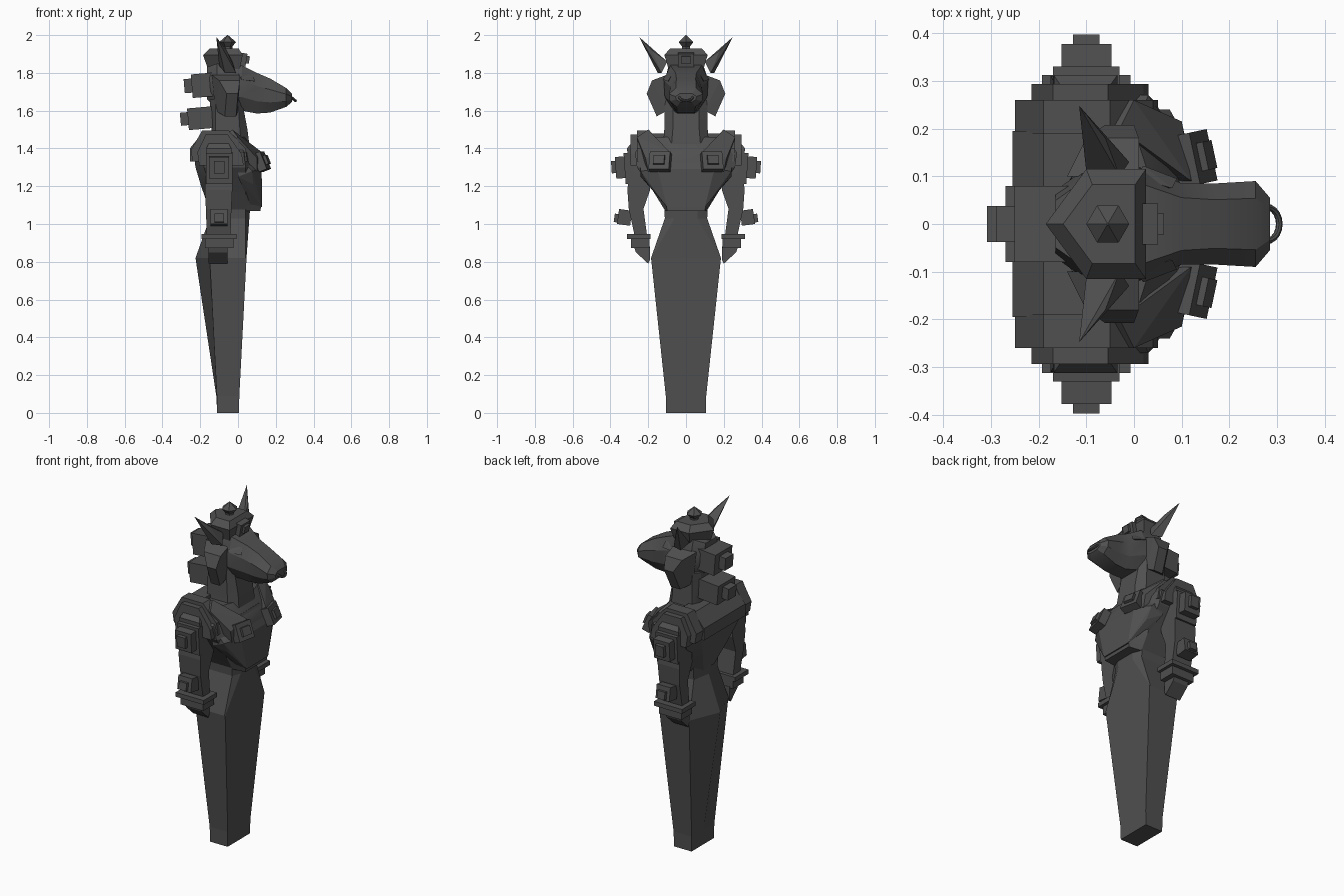
import bpy, bmesh, math
from mathutils import Matrix, Vector

old = bpy.data.objects.get("Cube")
if old:
    bpy.data.objects.remove(old, do_unlink=True)

stone = bpy.data.materials.new("dark_grey_stone")
stone.use_nodes = True
stone.diffuse_color = (0.08, 0.08, 0.08, 1)
stone.node_tree.nodes["Principled BSDF"].inputs["Base Color"].default_value = stone.diffuse_color


def finish(name, bm, mirror=False, smooth=False):
    bmesh.ops.remove_doubles(bm, verts=bm.verts, dist=0.0005)
    bmesh.ops.recalc_face_normals(bm, faces=bm.faces)
    mesh = bpy.data.meshes.new(name)
    bm.to_mesh(mesh)
    bm.free()
    mesh.materials.append(stone)
    ob = bpy.data.objects.new(name, mesh)
    bpy.context.collection.objects.link(ob)
    if mirror:
        mod = ob.modifiers.new("Mirror", "MIRROR")
        mod.use_axis = (False, True, False)
        mod.use_mirror_merge = False
    if smooth:
        bpy.ops.object.select_all(action="DESELECT")
        ob.select_set(True)
        bpy.context.view_layer.objects.active = ob
        bpy.ops.object.shade_smooth_by_angle(angle=math.radians(25))
    return ob


def loft(name, rings, **kw):
    """Skin a row of closed rings and cap both ends."""
    bm = bmesh.new()
    rows = [[bm.verts.new(p) for p in ring] for ring in rings]
    n = len(rows[0])
    for a, b in zip(rows, rows[1:]):
        for i in range(n):
            j = (i + 1) % n
            bm.faces.new((a[i], a[j], b[j], b[i]))
    bm.faces.new(rows[0])
    bm.faces.new(rows[-1])
    return finish(name, bm, **kw)


def hull(name, points, **kw):
    bm = bmesh.new()
    for p in points:
        bm.verts.new(p)
    res = bmesh.ops.convex_hull(bm, input=bm.verts)
    junk = {g for g in res["geom_interior"] + res["geom_unused"] if isinstance(g, bmesh.types.BMVert)}
    bmesh.ops.delete(bm, geom=list(junk), context="VERTS")
    bmesh.ops.dissolve_limit(bm, angle_limit=0.02, verts=bm.verts, edges=bm.edges)
    return finish(name, bm, **kw)


def block(name, centre, size, pitch=0, yaw=0, roll=0, **kw):
    bm = bmesh.new()
    rot = Matrix.Rotation(math.radians(yaw), 4, "Z") @ Matrix.Rotation(math.radians(pitch), 4, "Y") \
        @ Matrix.Rotation(math.radians(roll), 4, "X")
    bmesh.ops.create_cube(bm, size=1, matrix=Matrix.Translation(centre) @ rot @ Matrix.Diagonal((*size, 1)))
    return finish(name, bm, **kw)


def slab(name, profile, y0, y1, **kw):
    """Extrude an x-z profile sideways."""
    return loft(name, [[(x, y, z) for x, z in profile] for y in (y0, y1)], **kw)


def body_ring(z, xf, f, xs, xt, w, xb, b):
    half = [(xf, f), (xs, w), (xt, w), (xb, b)]
    return [(x, y, z) for x, y in half] + [(x, -y, z) for x, y in reversed(half)]


def box_ring(z, x0, x1, y0, y1):
    return [(x0, y0, z), (x1, y0, z), (x1, y1, z), (x0, y1, z)]


# Tapered pillar in place of legs, with a ridge down its back
loft("pillar_base", [body_ring(*r) for r in (
    (0, .005, .105, .005, -.11, .105, -.11, .001),
    (.09, .007, .107, .007, -.112, .107, -.115, .001),
    (.82, .045, .185, .04, -.15, .185, -.225, .001),
    (1.03, .06, .06, .04, -.13, .112, -.15, .001),
    (1.16, .07, .06, .04, -.13, .12, -.17, .001))])

# Chest and neck
loft("chest", [body_ring(*r) for r in (
    (1.07, .12, .10, .04, -.11, .11, -.15, .05),
    (1.2, .125, .12, .04, -.15, .19, -.195, .12),
    (1.3, .12, .14, .04, -.18, .26, -.225, .17),
    (1.38, .09, .13, .03, -.18, .27, -.235, .18),
    (1.46, .035, .09, 0, -.16, .2, -.19, .13))], smooth=True)
loft("neck", [body_ring(*r) for r in (
    (1.38, .065, .08, .02, -.13, .125, -.15, .08),
    (1.5, .05, .07, .01, -.12, .115, -.14, .07),
    (1.66, .02, .07, 0, -.12, .112, -.15, .07))], smooth=True)

# Layered shoulder armour and back yoke
slab("back_yoke", [(-.255, 1.33), (-.255, 1.4), (-.19, 1.48), (-.1, 1.48), (-.1, 1.33)], -.195, .195)
slab("shoulder_arch", [(-.24, 1.33), (-.25, 1.39), (-.19, 1.495), (-.05, 1.495), (.04, 1.4), (.05, 1.33)],
     .19, .26, mirror=True)
slab("outer_shoulder_arch", [(-.205, 1.31), (-.215, 1.38), (-.17, 1.475), (-.055, 1.475), (.02, 1.37), (.03, 1.31)],
     .2, .293, mirror=True)
hull("chest_strap", [(x, y, z) for dx, dz in ((0, 0), (-.05, -.04)) for x, y, z in (
    (-.03 + dx, .2, 1.5 + dz), (.0 + dx, .26, 1.46 + dz), (.12 + dx, .09, 1.385 + dz),
    (.1 + dx, .215, 1.35 + dz), (.125 + dx, .1, 1.3 + dz), (.1 + dx, .2, 1.28 + dz))], mirror=True)
hull("chest_plate", [(x, s * y, z) for s in (-1, 1) for x, y, z in (
    (.08, .09, 1.4), (.125, .15, 1.29), (.075, .24, 1.28), (.08, .2, 1.21),
    (.128, .1, 1.09), (.07, .1, 1.09), (0, .24, 1.25), (0, .24, 1.36))])
for name, d, wide, tall in (("medallion", 0, .11, .1), ("medallion_boss", .014, .06, .05)):
    block(name, (.125 + d, .137 + d / 4, 1.33 + d / 3), (.045, wide, tall), pitch=-22, yaw=12, mirror=True)

# Arms with bands, hands and stepped studs
loft("arm", [box_ring(*r) for r in (
    (1.455, -.14, -.065, .22, .27), (1.4, -.168, -.035, .2, .312), (1.27, -.17, -.03, .19, .302),
    (1.18, -.175, -.03, .19, .31), (1.08, -.17, -.035, .225, .303), (.93, -.165, -.04, .205, .27))], mirror=True)
block("upper_bracelet", (-.1, .25, .934), (.185, .125, .026), mirror=True)
block("lower_bracelet", (-.1, .242, .897), (.15, .1, .05), mirror=True)
hull("hand", [(x, y, z) for x in (-.155, -.055) for y, z in
              ((.19, .88), (.275, .88), (.265, .85), (.2, .79), (.19, .81))], mirror=True)
block("upper_arm_plate", (-.1, .3, 1.295), (.14, .05, .165), roll=-4, mirror=True)
block("upper_arm_stud", (-.1, .333, 1.3), (.105, .08, .115), roll=-4, mirror=True)
block("upper_arm_boss", (-.1, .372, 1.302), (.055, .046, .065), roll=-4, mirror=True)
block("forearm_stud", (-.1, .325, 1.035), (.09, .07, .08), roll=8, mirror=True)
block("forearm_boss", (-.1, .36, 1.03), (.05, .04, .045), roll=8, mirror=True)

# Long-muzzled head
def head_ring(x, zb, zt, w, top):
    zm = (zb + zt) / 2
    half = [(w * top, zt), (w, zm + (zt - zm) * .35), (w * .95, zm - (zm - zb) * .4), (w * .55, zb)]
    return [(x, y, z) for y, z in half] + [(x, -y, z) for y, z in reversed(half)]

loft("head", [head_ring(*r) for r in (
    (-.165, 1.66, 1.83, .07, .7), (-.11, 1.61, 1.85, .11, .8), (.02, 1.6, 1.84, .118, .7),
    (.1, 1.585, 1.8, .085, .65), (.17, 1.59, 1.77, .085, .6), (.255, 1.62, 1.72, .09, .6),
    (.285, 1.645, 1.69, .055, .6))], smooth=True)
hull("cheek_tuft", [(x, y, z) for x0, x1, y, z in (
    (-.14, .01, .1, 1.79), (-.1, .01, .18, 1.76), (-.06, .0, .208, 1.69),
    (-.07, -.01, .155, 1.57), (-.12, 0, .1, 1.6)) for x in (x0, x1)], mirror=True)
hull("brow", [(.0, .1, 1.8), (.02, .122, 1.765), (.09, .095, 1.755), (.08, .075, 1.79), (.0, .08, 1.765)], mirror=True)
hull("ear", [(-.115, .248, 1.99), (-.1, .225, 1.96), (-.1, .11, 1.84), (-.01, .13, 1.8),
             (-.03, .1, 1.86), (-.07, .15, 1.8), (-.06, .18, 1.92)], mirror=True)

# Nose ring, tilted forward
bpy.ops.mesh.primitive_torus_add(major_radius=.036, minor_radius=.007, major_segments=20, minor_segments=8,
                                 location=(.277, 0, 1.675), rotation=(0, math.radians(40), 0))
ring = bpy.context.object
ring.name = "nose_ring"
ring.data.materials.append(stone)

# Crown, front badge and finial
crown = [(-.185, 0), (-.1, .115), (.025, .115), (.025, -.115), (-.1, -.115)]
loft("crown", [[(-.055 + (x + .055) * s, y * s, z) for x, y in crown] for s, z in
               ((.8, 1.82), (1, 1.895), (.72, 1.93))])
block("crown_badge", (.025, 0, 1.87), (.04, .085, .07), pitch=10)
block("crown_badge_boss", (.045, 0, 1.87), (.03, .045, .04), pitch=10)
finial = [(math.cos(k * math.pi / 3), math.sin(k * math.pi / 3)) for k in range(6)]
loft("crown_finial", [[(-.055 + c * r, s * r, z) for c, s in finial] for r, z in
                      ((.025, 1.92), (.025, 1.94), (.045, 1.963), (.002, 2.0))])

# Stepped hair knots down the back of the head and neck
for name, x, z, tall in (("upper_knot", -.18, 1.735, .125), ("lower_knot", -.2, 1.56, .115)):
    block(name, (x, 0, z), (.13, .16, tall), pitch=-5)
    block(name + "_end", (x - .075, 0, z - .003), (.06, .075, tall * .6), pitch=-5)
